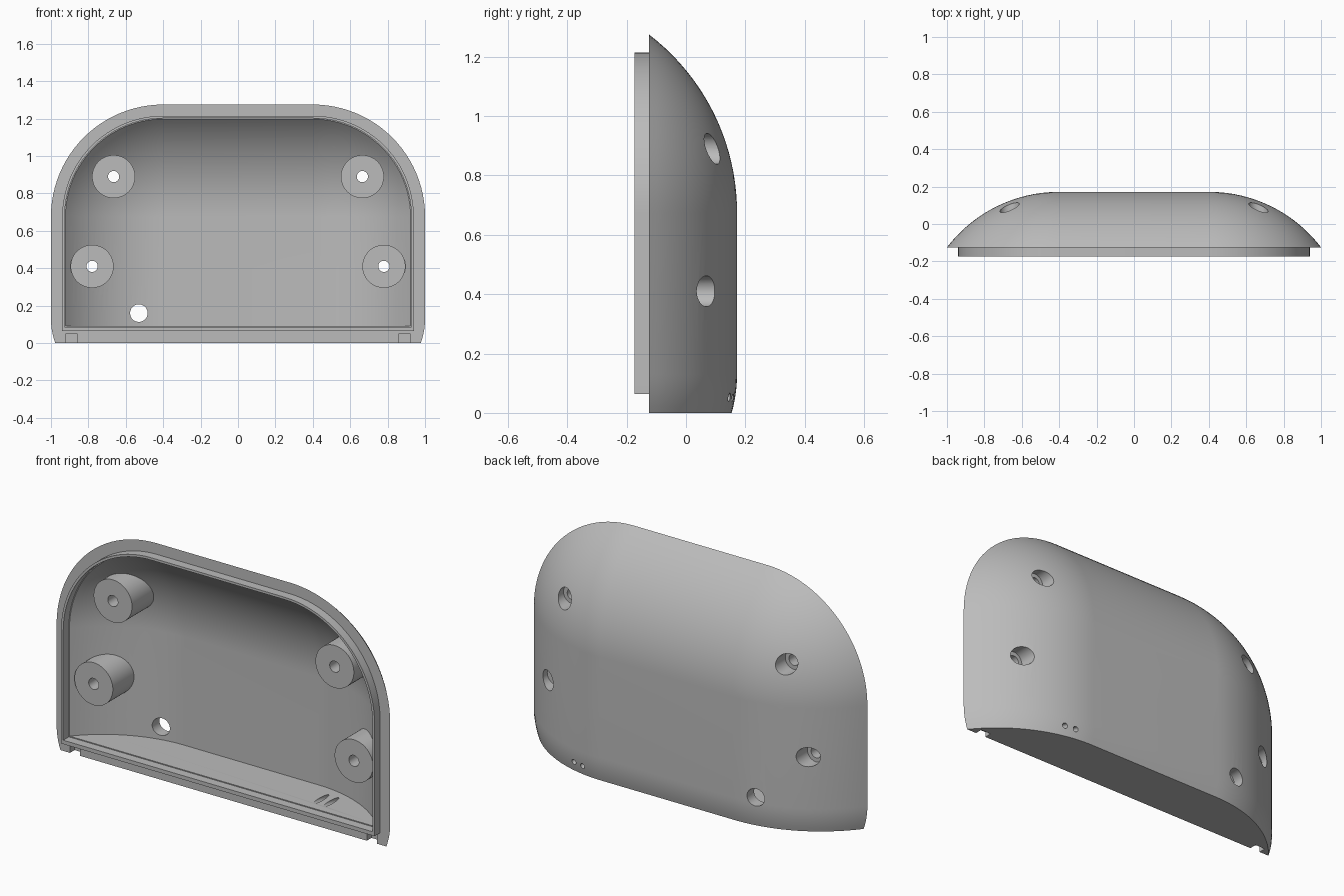
import bpy, bmesh
from math import sin, cos, asin, sqrt, pi
from mathutils import Vector

cube = bpy.data.objects.get("Cube")
if cube:
    bpy.data.objects.remove(cube)

# Main dimensions
CORE_X, CORE_Z = 0.4, 0.675     # flat middle area of the dome
RADIUS, BACK, RIM = 0.755, 0.172, -0.125
WALL, FLOOR = 0.06, 0.09
ARC_STEPS, DEPTH_STEPS = 24, 20

grey = bpy.data.materials.new("light_grey")
grey.use_nodes = True
grey.diffuse_color = (0.5, 0.5, 0.5, 1)
grey.node_tree.nodes["Principled BSDF"].inputs["Base Color"].default_value = grey.diffuse_color


def make_object(name, bm):
    bmesh.ops.remove_doubles(bm, verts=bm.verts, dist=1e-5)
    bmesh.ops.recalc_face_normals(bm, faces=bm.faces)
    mesh = bpy.data.meshes.new(name)
    bm.to_mesh(mesh)
    bm.free()
    obj = bpy.data.objects.new(name, mesh)
    bpy.context.collection.objects.link(obj)
    mesh.materials.append(grey)
    return obj


def rays(heights):
    """Base points and outward directions around the arch, right foot to left foot."""
    half = [(CORE_X, z, 1, 0) for z in heights]
    for i in range(ARC_STEPS + 1):
        a = pi / 2 * i / ARC_STEPS
        half.append((CORE_X, CORE_Z, cos(a), sin(a)))
    return half + [(-x, z, -dx, dz) for x, z, dx, dz in reversed(half)]


def dome(name, heights, inset, front=None):
    """Closed arched dome; inset(z) shrinks it along its normals."""
    bm = bmesh.new()
    columns = []
    for x, z, dx, dz in rays(heights):
        t = inset(z)
        r, top = RADIUS - t, BACK - t
        reach = sqrt(r * r - (r - top + RIM) ** 2)
        end = asin(reach / r)
        profile = []
        for i in range(DEPTH_STEPS + 1):
            a = end * i / DEPTH_STEPS
            profile.append((r * sin(a), top - r * (1 - cos(a))))
        if front is not None:
            profile.append((reach, front))
        columns.append([bm.verts.new((x + dx * d, y, z + dz * d)) for d, y in profile])
    # Curved skin
    for k, (a, b) in enumerate(zip(columns, columns[1:])):
        on_arc = a[0].co == b[0].co
        for i in range(len(a) - 1):
            if i == 0 and on_arc:
                bm.faces.new((a[0], a[1], b[1]))
            else:
                bm.faces.new((a[i], a[i + 1], b[i + 1], b[i]))
    # Flat middle, bottom and front
    for k in range(len(heights)):
        bm.faces.new((columns[k][0], columns[k + 1][0], columns[-2 - k][0], columns[-1 - k][0]))
    bm.faces.new(columns[0] + columns[-1][::-1])
    bm.faces.new([c[-1] for c in columns])
    return make_object(name, bm)


def cylinder(name, start, end, radius, segments=48):
    start, end = Vector(start), Vector(end)
    axis = end - start
    matrix = axis.to_track_quat('Z', 'Y').to_matrix().to_4x4()
    matrix.translation = (start + end) / 2
    bm = bmesh.new()
    bmesh.ops.create_cone(bm, cap_ends=True, segments=segments, radius1=radius,
                          radius2=radius, depth=axis.length, matrix=matrix)
    return make_object(name, bm)


def box(name, low, high):
    bm = bmesh.new()
    bmesh.ops.create_cube(bm, size=1)
    for v in bm.verts:
        v.co = [lo if c < 0 else hi for c, lo, hi in zip(v.co, low, high)]
    return make_object(name, bm)


def cut(target, cutter):
    mod = target.modifiers.new("cut", 'BOOLEAN')
    mod.operation, mod.solver, mod.object = 'DIFFERENCE', 'EXACT', cutter
    bpy.context.view_layer.objects.active = target
    bpy.ops.object.modifier_apply(modifier=mod.name)
    bpy.data.objects.remove(cutter)


# Outer dome, its foot slightly rounded in
ROUND = 0.13
shell = dome("shell", [ROUND * i / 6 for i in range(7)] + [0.4],
             lambda z: 0.018 * max(0, 1 - z / ROUND) ** 2)

# Cavity that leaves the screw posts standing
cavity = dome("cavity", [FLOOR, 0.4], lambda z: WALL, front=-0.16)
posts = [(s * x, z, y) for s in (-1, 1) for x, z, y in ((0.665, 0.89, 0.025), (0.78, 0.41, 0.0))]
for x, z, y in posts:
    cut(cavity, cylinder("post", (x, -0.122, z), (x, 0.3, z), 0.115, 64))
cut(shell, cavity)

# Screw holes with wide recesses from the back
for x, z, y in posts:
    cut(shell, cylinder("recess", (x, y, z), (x, 0.3, z), 0.052))
    cut(shell, cylinder("screw_hole", (x, -0.2, z), (x, y + 0.02, z), 0.03))

# Cable hole and two slanted drain holes
cut(shell, cylinder("cable_hole", (-0.53, 0.0, 0.16), (-0.53, 0.3, 0.16), 0.047))
for x in (0.51, 0.57):
    cut(shell, cylinder("drain_hole", (x, -0.09, 0.107), (x, 0.24, 0.031), 0.014, 24))

# Pry notches in the bottom corners of the rim
for s in (-1, 1):
    a, b = sorted((s * 0.86, s * 0.92))
    cut(shell, box("notch", (a, -0.2, -0.1), (b, -0.085, 0.05)))

# Raised lip around the opening
bm = bmesh.new()
loops = []
for reach, foot, y in ((0.54, 0.064, -0.173), (0.54, 0.064, -0.12),
                       (0.527, 0.085, -0.12), (0.527, 0.085, -0.173)):
    loops.append([bm.verts.new((x + dx * reach, y, z + dz * reach))
                  for x, z, dx, dz in rays([foot])])
for k in range(4):
    a, b = loops[k], loops[(k + 1) % 4]
    for i in range(len(a)):
        j = (i + 1) % len(a)
        bm.faces.new((a[i], a[j], b[j], b[i]))
lip = make_object("lip", bm)

# Smooth curves, crisp edges
bpy.ops.object.select_all(action='DESELECT')
for obj in (shell, lip):
    obj.select_set(True)
bpy.context.view_layer.objects.active = shell
bpy.ops.object.shade_smooth_by_angle(angle=pi / 7)
